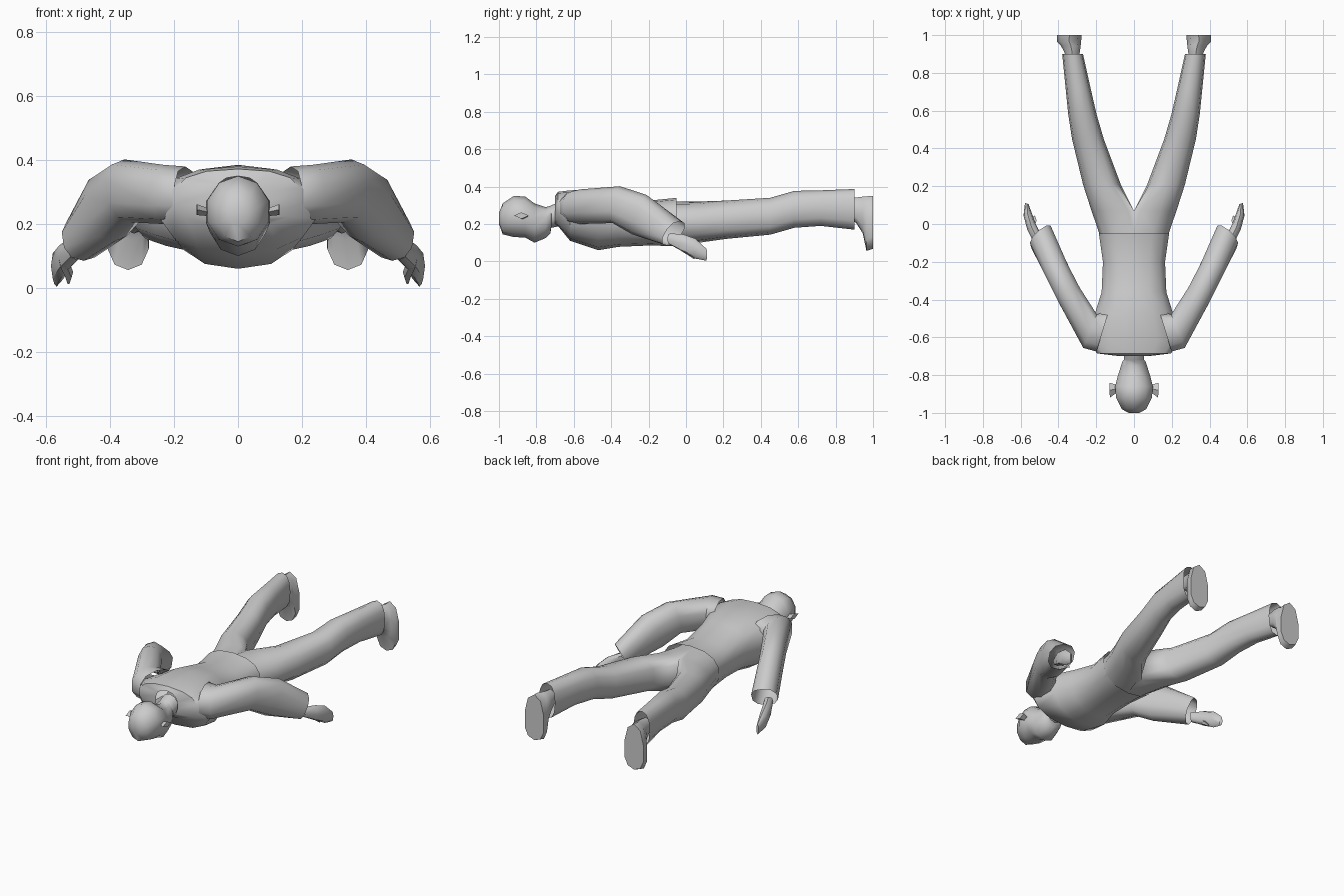
import bpy, bmesh, math
from mathutils import Vector

if "Cube" in bpy.data.objects:
    bpy.data.objects.remove(bpy.data.objects["Cube"])

grey = bpy.data.materials.new("plain grey")
grey.diffuse_color = (0.6, 0.6, 0.6, 1)
grey.use_nodes = True
grey.node_tree.nodes["Principled BSDF"].inputs["Base Color"].default_value = grey.diffuse_color


def ring(a, b, z0, z1, lean=(0, 0), mid=0.5, power=0.85, n=10, clamp=False):
    """Rounded section between plan points a and b, from height z0 to z1."""
    zm = z0 + (z1 - z0) * mid
    c = Vector(((a[0] + b[0]) / 2, (a[1] + b[1]) / 2, zm))
    side = Vector(((a[0] - b[0]) / 2, (a[1] - b[1]) / 2, 0))
    pts = []
    for i in range(n):
        t = 2 * math.pi * i / n + (math.pi / 2)
        u = math.copysign(abs(math.cos(t)) ** power, math.cos(t))
        v = math.copysign(abs(math.sin(t)) ** power, math.sin(t))
        h = (z1 - zm) if v > 0 else (zm - z0)
        p = c + side * u + Vector((lean[0] * v, lean[1] * v, h * v))
        if clamp:
            p.x = max(p.x, 0)
        pts.append(p)
    return pts


def level(y, x0, x1, z0, z1, **kw):
    return ring((x1, y), (x0, y), z0, z1, **kw)


def loft(name, rings, caps=(False, False), mirror=False, angle=50):
    bm = bmesh.new()
    rows = [[bm.verts.new(p) for p in r] for r in rings]
    n = len(rows[0])
    for r, s in zip(rows, rows[1:]):
        for i in range(n):
            j = (i + 1) % n
            bm.faces.new((r[i], r[j], s[j], s[i]))
    for row, cap in ((rows[0], caps[0]), (rows[-1], caps[1])):
        if cap:
            bm.faces.new(row)
    # drop walls lying on the centre plane
    inner = [f for f in bm.faces if all(abs(v.co.x) < 1e-4 for v in f.verts)]
    bmesh.ops.delete(bm, geom=inner, context='FACES')
    bmesh.ops.remove_doubles(bm, verts=bm.verts, dist=1e-4)
    bmesh.ops.recalc_face_normals(bm, faces=bm.faces)
    me = bpy.data.meshes.new(name)
    bm.to_mesh(me)
    bm.free()
    me.materials.append(grey)
    ob = bpy.data.objects.new(name, me)
    bpy.context.collection.objects.link(ob)
    bpy.ops.object.select_all(action='DESELECT')
    ob.select_set(True)
    bpy.context.view_layer.objects.active = ob
    bpy.ops.object.shade_smooth_by_angle(angle=math.radians(angle))
    if mirror:
        m = ob.modifiers.new("mirror", 'MIRROR')
        m.use_clip = True
        m.merge_threshold = 0.0005
    return ob


# head and neck, face down
head = [(-1.0, .03, .2, .26), (-.98, .068, .145, .31), (-.92, .1, .13, .35),
        (-.86, .105, .128, .347), (-.81, .092, .10, .31), (-.75, .072, .125, .29),
        (-.725, .063, .15, .297), (-.72, .055, .18, .30), (-.67, .06, .19, .32)]
loft("head", [level(y, -w, w, a, b, power=1) for y, w, a, b in head], (True, False))

# ears
loft("ear", [ring((.095, -.895), (.095, -.85), .225, .25, n=4, power=1),
             ring((.128, -.92), (.13, -.84), .228, .262, n=4, power=1)],
     (False, True), True, 20)

# jacket body
torso = [(-.70, .075, .195, .35), (-.685, .2, .19, .372), (-.62, .25, .11, .38),
         (-.47, .21, .06, .385), (-.36, .175, .078, .365), (-.2, .168, .085, .325),
         (-.05, .19, .082, .34)]
loft("jacket_body", [level(y, -w, w, a, b, mid=.55, n=14) for y, w, a, b in torso])

# sleeves
loft("sleeve", [
    ring((.20, -.68), (.13, -.45), .20, .38),
    ring((.27, -.66), (.195, -.475), .20, .385),
    ring((.41, -.40), (.28, -.345), .205, .402, (.01, .02)),
    ring((.475, -.27), (.34, -.23), .145, .355, (.02, .04)),
    ring((.55, -.115), (.435, -.02), .085, .215, (.01, .035))], mirror=True)

# hands and thumbs
loft("hand", [
    ring((.53, -.10), (.485, -.07), .09, .15, n=8),
    ring((.565, -.03), (.52, .0), .05, .145, n=8),
    ring((.585, .045), (.54, .055), .015, .122, n=8),
    ring((.577, .112), (.558, .105), .004, .068, n=8)], (False, True), True)
loft("thumb", [
    ring((.56, -.04), (.53, -.03), .06, .10, n=5),
    ring((.545, .01), (.515, .02), .03, .06, n=5),
    ring((.535, .04), (.525, .045), .012, .025, n=5)], (False, True), True)

# trouser legs, joined along the seat
legs = [(-.12, -.17, .17, .09, .32), (-.04, -.187, .187, .09, .32),
        (.07, -.16, .225, .10, .32), (.21, .07, .27, .12, .325),
        (.45, .16, .328, .143, .34), (.58, .198, .348, .18, .377),
        (.72, .23, .362, .19, .38), (.90, .27, .38, .17, .387)]
loft("trouser_leg", [level(y, a, b, c, d, n=12, clamp=a < 0)
                     for y, a, b, c, d in legs], mirror=True)

# shoes, toes pointing down
shoe = [(.86, .295, .36, .24, .335), (.91, .285, .37, .205, .342),
        (.945, .28, .39, .15, .346), (.965, .277, .41, .056, .348),
        (1.0, .275, .41, .068, .35)]
loft("shoe", [level(y, a, b, c, d, mid=.35) for y, a, b, c, d in shoe],
     (False, True), True, 45)
